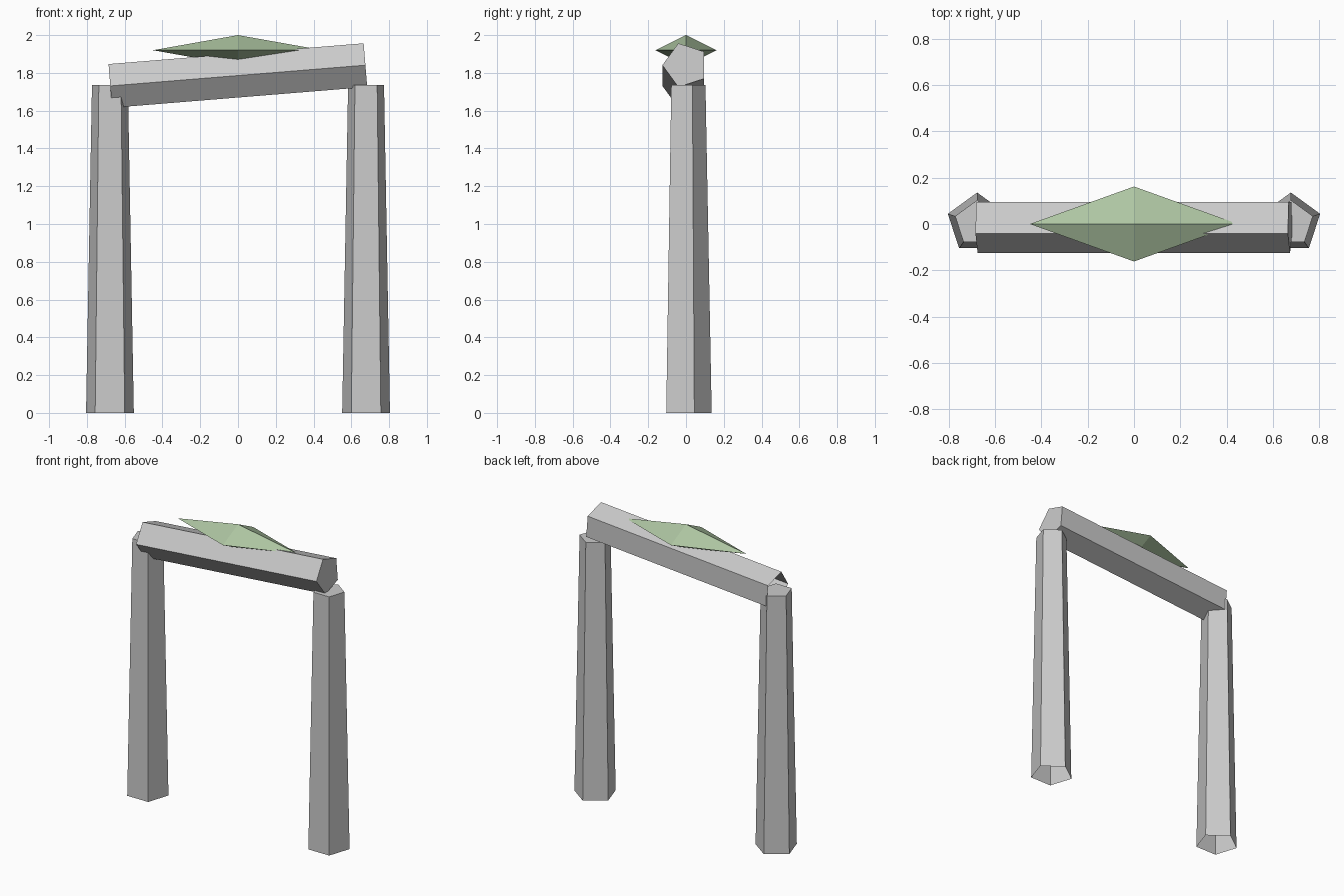
import bpy, bmesh, math
from mathutils import Matrix

if "Cube" in bpy.data.objects:
    bpy.data.objects.remove(bpy.data.objects["Cube"])


def make_object(name, bm):
    bmesh.ops.recalc_face_normals(bm, faces=bm.faces)
    mesh = bpy.data.meshes.new(name)
    bm.to_mesh(mesh)
    bm.free()
    obj = bpy.data.objects.new(name, mesh)
    bpy.context.collection.objects.link(obj)
    return obj


def prism(name, r_start, r_end, length, point_angle, matrix):
    """Five-sided stone along local z, open at the start, capped at the end."""
    bm = bmesh.new()
    rings = []
    for r, z in ((r_start, 0), (r_end, length)):
        ring = []
        for i in range(5):
            a = point_angle + i * math.tau / 5
            ring.append(bm.verts.new((r * math.cos(a), r * math.sin(a), z)))
        rings.append(ring)
    low, high = rings
    for i in range(5):
        j = (i + 1) % 5
        bm.faces.new((low[i], low[j], high[j], high[i]))
    bm.faces.new(high)
    obj = make_object(name, bm)
    obj.matrix_world = matrix
    return obj


# Upright stones
for side, x in (("left", -0.678), ("right", 0.678)):
    prism(side + "_pillar", 0.133, 0.1, 1.735, math.pi / 2,
          Matrix.Translation((x, 0.003, 0)))

# Tilted lintel
tilt = math.radians(4.65)
prism("lintel", 0.122, 0.122, 1.355, -math.pi / 2,
      Matrix.Translation((-0.676, -0.003, 1.731))
      @ Matrix.Rotation(math.pi / 2 - tilt, 4, 'Y'))

# Moss patch: flattened octahedron sunk into the lintel
bm = bmesh.new()
top, bottom = bm.verts.new((0, 0, 0.08)), bm.verts.new((0, 0, -0.08))
rim = [bm.verts.new(p) for p in ((0.45, 0, 0), (0, 0.162, 0), (-0.45, 0, 0), (0, -0.162, 0))]
for i in range(4):
    a, b = rim[i], rim[(i + 1) % 4]
    bm.faces.new((a, b, top))
    bm.faces.new((b, a, bottom))
moss = make_object("moss_patch", bm)
moss.location = (0, 0, 1.92)
green = bpy.data.materials.new("moss_green")
green.diffuse_color = (0.42, 0.56, 0.36, 1)
green.use_nodes = True
green.node_tree.nodes["Principled BSDF"].inputs["Base Color"].default_value = green.diffuse_color
moss.data.materials.append(green)
